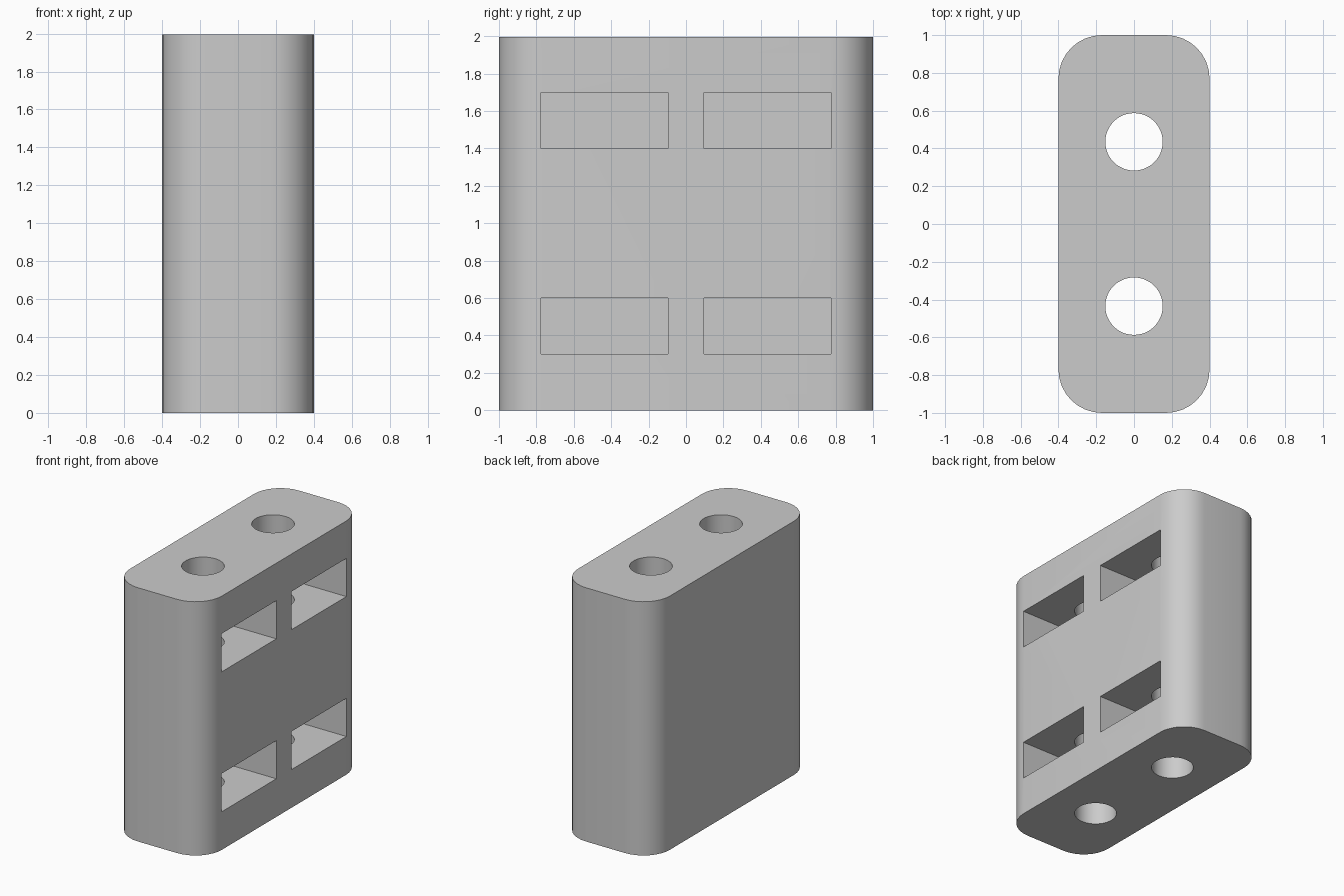
import bpy
import math

cube = bpy.data.objects.get("Cube")
if cube:
    bpy.data.objects.remove(cube, do_unlink=True)

WIDTH, LENGTH, HEIGHT = 0.8, 2.0, 1.995
CORNER = 0.23
HOLE_Y, HOLE_R = 0.435, 0.152
SLOT_LENGTH, SLOT_HEIGHT, SLOT_DEPTH = 0.68, 0.3, 0.7

grey = bpy.data.materials.new("plain grey")
grey.use_nodes = True
colour = (0.6, 0.6, 0.6, 1)
grey.diffuse_color = colour
grey.node_tree.nodes["Principled BSDF"].inputs["Base Color"].default_value = colour


def box(name, size, centre):
    bpy.ops.mesh.primitive_cube_add(size=1, location=centre)
    obj = bpy.context.object
    obj.name = name
    obj.scale = size
    bpy.ops.object.transform_apply(location=True, rotation=False, scale=True)
    obj.data.materials.append(grey)
    return obj


def apply(obj, mod):
    bpy.context.view_layer.objects.active = obj
    bpy.ops.object.modifier_apply(modifier=mod.name)


def cut(obj, cutter):
    mod = obj.modifiers.new("cut", "BOOLEAN")
    mod.operation = "DIFFERENCE"
    mod.solver = "EXACT"
    mod.object = cutter
    apply(obj, mod)
    bpy.data.objects.remove(cutter, do_unlink=True)


# Block with rounded upright corners
block = box("slotted_block", (WIDTH, LENGTH, HEIGHT), (0, 0, HEIGHT / 2))
weights = block.data.attributes.new("bevel_weight_edge", "FLOAT", "EDGE")
for edge in block.data.edges:
    a, b = (block.data.vertices[i].co for i in edge.vertices)
    weights.data[edge.index].value = float(abs(a.z - b.z) > 1)
bevel = block.modifiers.new("round corners", "BEVEL")
bevel.limit_method = "WEIGHT"
bevel.width = CORNER
bevel.segments = 8
apply(block, bevel)

for side in (-1, 1):
    # Upright bolt hole through the whole height
    bpy.ops.mesh.primitive_cylinder_add(vertices=48, radius=HOLE_R, depth=3,
                                        location=(0, side * HOLE_Y, 1))
    drill = bpy.context.object
    drill.data.materials.append(grey)
    cut(block, drill)

    # Nut slots opening on one wide side only
    for z in (0.45, 1.55):
        depth = SLOT_DEPTH + 0.1
        x = WIDTH / 2 + 0.1 - depth / 2
        cut(block, box("slot_cutter", (depth, SLOT_LENGTH, SLOT_HEIGHT),
                       (x, side * HOLE_Y, z)))

# Smooth the rounded corners and bores, keep the edges sharp
bpy.ops.object.select_all(action="DESELECT")
block.select_set(True)
bpy.context.view_layer.objects.active = block
bpy.ops.object.shade_smooth_by_angle(angle=math.radians(30))
